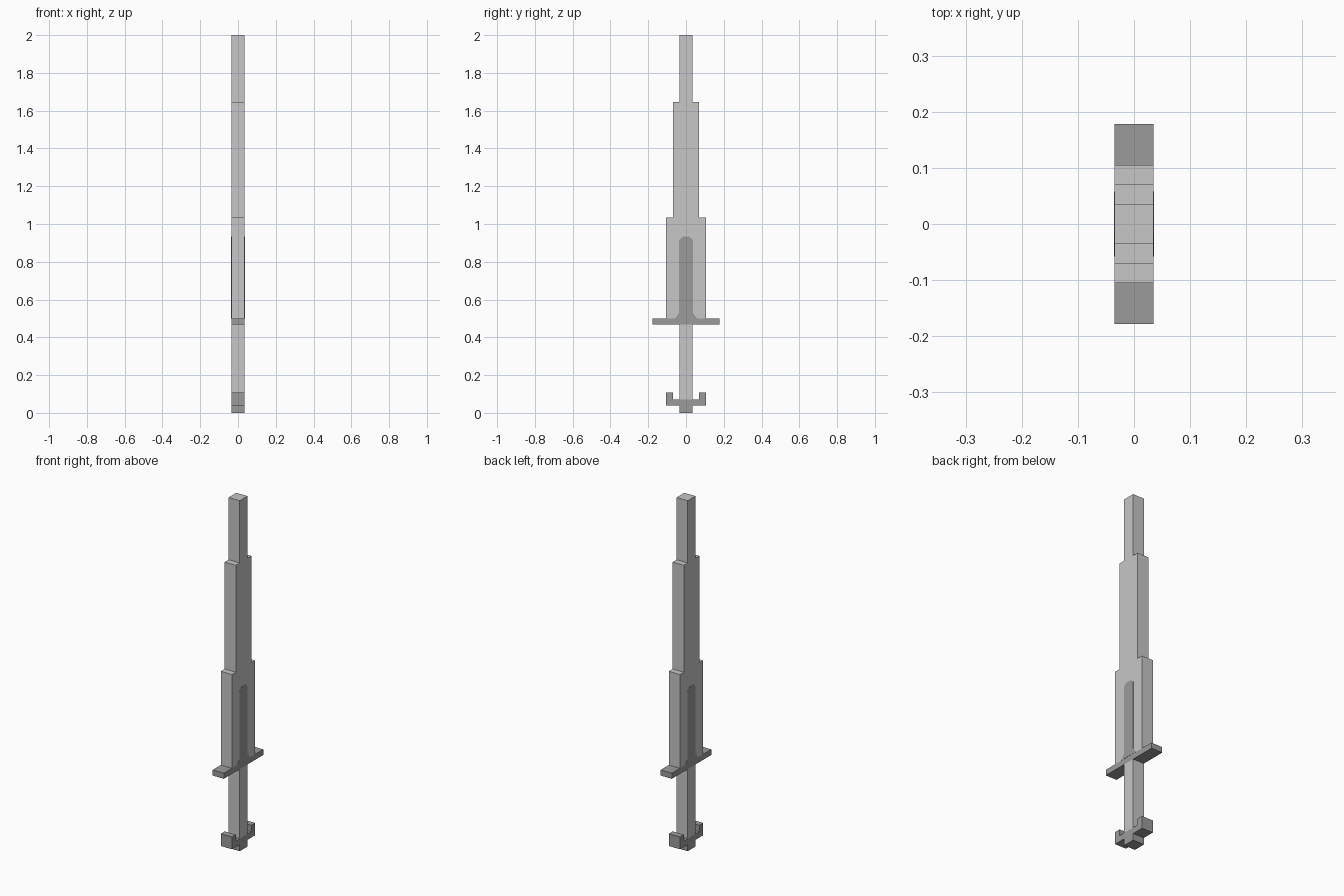
import bpy
import bmesh

if "Cube" in bpy.data.objects:
    bpy.data.objects.remove(bpy.data.objects["Cube"])

HALF = 0.035  # half thickness along x


def material(name, v):
    m = bpy.data.materials.new(name)
    m.diffuse_color = (v, v, v, 1)
    m.use_nodes = True
    m.node_tree.nodes["Principled BSDF"].inputs["Base Color"].default_value = m.diffuse_color
    return m


light = material("light steel", 0.57)
dark = material("dark steel", 0.33)


def slab(name, half_profile, x0, x1, mat):
    """Mirror a right-hand (y, z) profile and extrude it from x0 to x1."""
    outline = half_profile + [(-y, z) for y, z in reversed(half_profile)]
    bm = bmesh.new()
    face = bm.faces.new([bm.verts.new((x0, y, z)) for y, z in outline])
    ext = bmesh.ops.extrude_face_region(bm, geom=[face])
    moved = [g for g in ext["geom"] if isinstance(g, bmesh.types.BMVert)]
    bmesh.ops.translate(bm, verts=moved, vec=(x1 - x0, 0, 0))
    bmesh.ops.recalc_face_normals(bm, faces=bm.faces)
    mesh = bpy.data.meshes.new(name)
    bm.to_mesh(mesh)
    bm.free()
    mesh.materials.append(mat)
    obj = bpy.data.objects.new(name, mesh)
    bpy.context.collection.objects.link(obj)
    return obj


# Stepped blade
slab("blade", [(0.105, 0.5), (0.105, 1.035), (0.07, 1.035), (0.07, 1.645),
               (0.035, 1.645), (0.035, 2.0)], -HALF, HALF, light)

# Cross guard, grip and forked pommel
slab("guard", [(0.178, 0.468), (0.178, 0.5)], -HALF, HALF, dark)
slab("grip", [(0.035, 0.072), (0.035, 0.468)], -HALF, HALF, light)
slab("pommel", [(0.035, 0.0), (0.035, 0.038), (0.105, 0.038), (0.105, 0.108),
                (0.07, 0.108), (0.07, 0.072)], -HALF, HALF, dark)

# Dark fuller stripe painted on both flat sides of the blade
fuller = [(0.058, 0.5), (0.036, 0.53), (0.036, 0.915), (0.018, 0.933)]
for side, label in ((1, "right"), (-1, "left")):
    slab("fuller_" + label, fuller, side * (HALF - 0.001), side * (HALF + 0.0008), dark)
